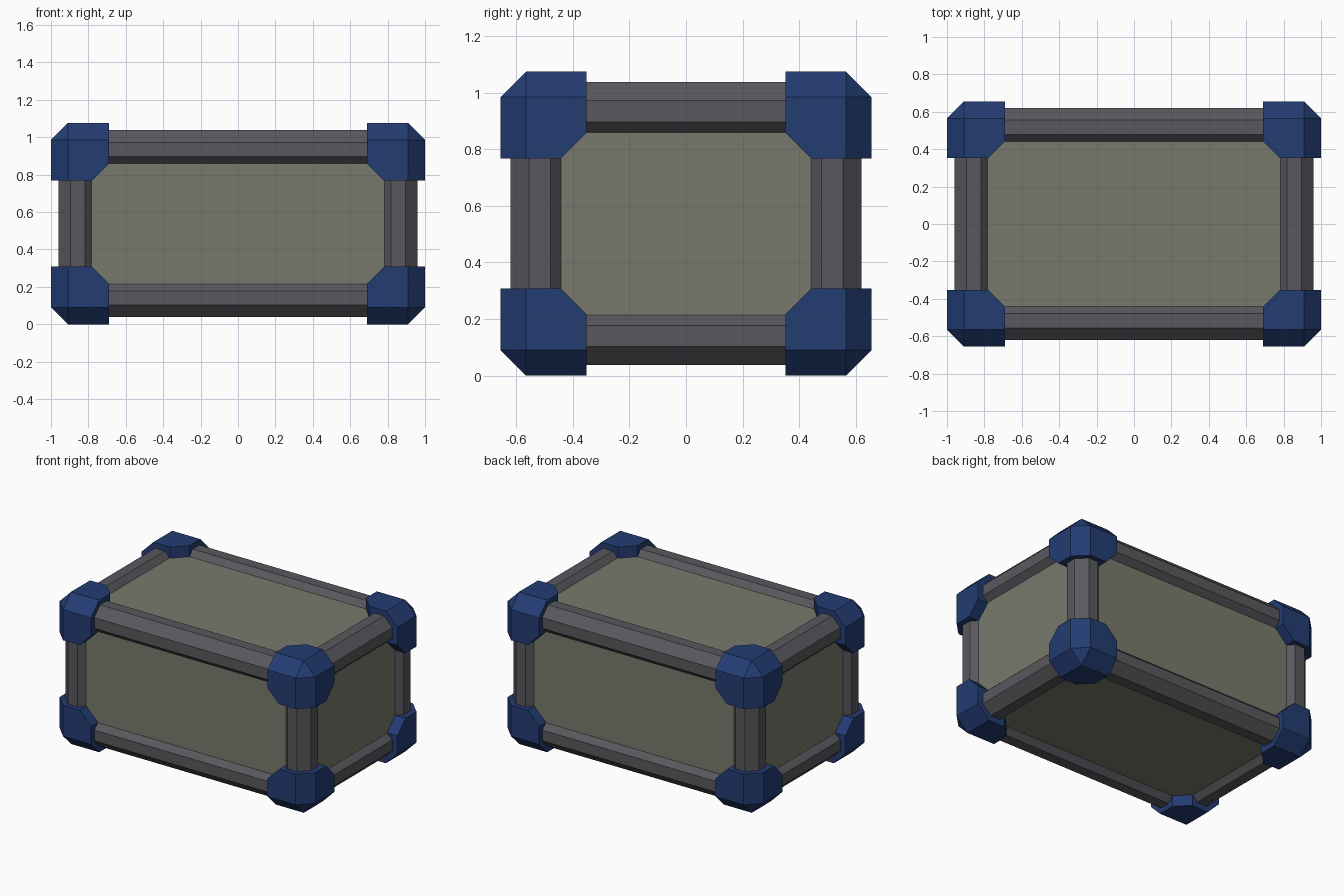
import bpy, bmesh
from mathutils import Vector, Matrix

if "Cube" in bpy.data.objects:
    bpy.data.objects.remove(bpy.data.objects["Cube"])

MID = 0.5375  # height of the crate centre


def material(name, rgb):
    m = bpy.data.materials.new(name)
    m.diffuse_color = (*rgb, 1)
    m.use_nodes = True
    m.node_tree.nodes["Principled BSDF"].inputs["Base Color"].default_value = m.diffuse_color
    return m


def box(lo, hi):
    """New bmesh box spanning two corners."""
    lo, hi = Vector(lo), Vector(hi)
    bm = bmesh.new()
    bmesh.ops.create_cube(bm, size=1, matrix=Matrix.Translation((lo + hi) / 2) @ Matrix.Diagonal((*(hi - lo), 1)))
    return bm


def finish(bm, name, mat):
    bmesh.ops.recalc_face_normals(bm, faces=bm.faces)
    me = bpy.data.meshes.new(name)
    bm.to_mesh(me)
    bm.free()
    me.materials.append(mat)
    ob = bpy.data.objects.new(name, me)
    ob.location.z = MID
    bpy.context.collection.objects.link(ob)
    return ob


grey = material("frame_grey", (0.10, 0.097, 0.11))
olive = material("panel_olive", (0.19, 0.195, 0.15))
blue = material("corner_blue", (0.017, 0.045, 0.17))

# Frame: chamfered box with an eight-sided sloped opening on every side
bm = box((-0.96, -0.62, -0.5), (0.96, 0.62, 0.5))
bmesh.ops.bevel(bm, geom=bm.edges[:], offset=0.065, segments=1, affect='EDGES')
sides = sorted(bm.faces, key=lambda f: f.calc_area())[-6:]
bmesh.ops.inset_individual(bm, faces=sides, thickness=0.107)
inner = list({v for f in sides for v in f.verts})
bmesh.ops.bevel(bm, geom=inner, offset=0.095, segments=1, affect='VERTICES')
openings = [f for f in bm.faces if len(f.verts) == 8]
bmesh.ops.inset_individual(bm, faces=openings, thickness=0.04, depth=-0.04)
bmesh.ops.delete(bm, geom=openings, context='FACES_ONLY')
finish(bm, "frame", grey)

# Panels: inner box whose sides show through the openings
finish(box((-0.92, -0.58, -0.46), (0.92, 0.58, 0.46)), "panels", olive)

# Corner guards: block chamfered at its outer and inner corner, mirrored to all eight
lo, hi = Vector((0.69, 0.352, 0.23)), Vector((1.0, 0.655, MID))
bm = box(lo, hi)
edges = [e for e in bm.edges if any((v.co - c).length < 1e-4 for v in e.verts for c in (lo, hi))]
bmesh.ops.bevel(bm, geom=edges, offset=0.09, segments=1, affect='EDGES')
guards = finish(bm, "corner_guards", blue)
mirror = guards.modifiers.new("mirror", 'MIRROR')
mirror.use_axis = (True, True, True)
mirror.use_mirror_merge = False
